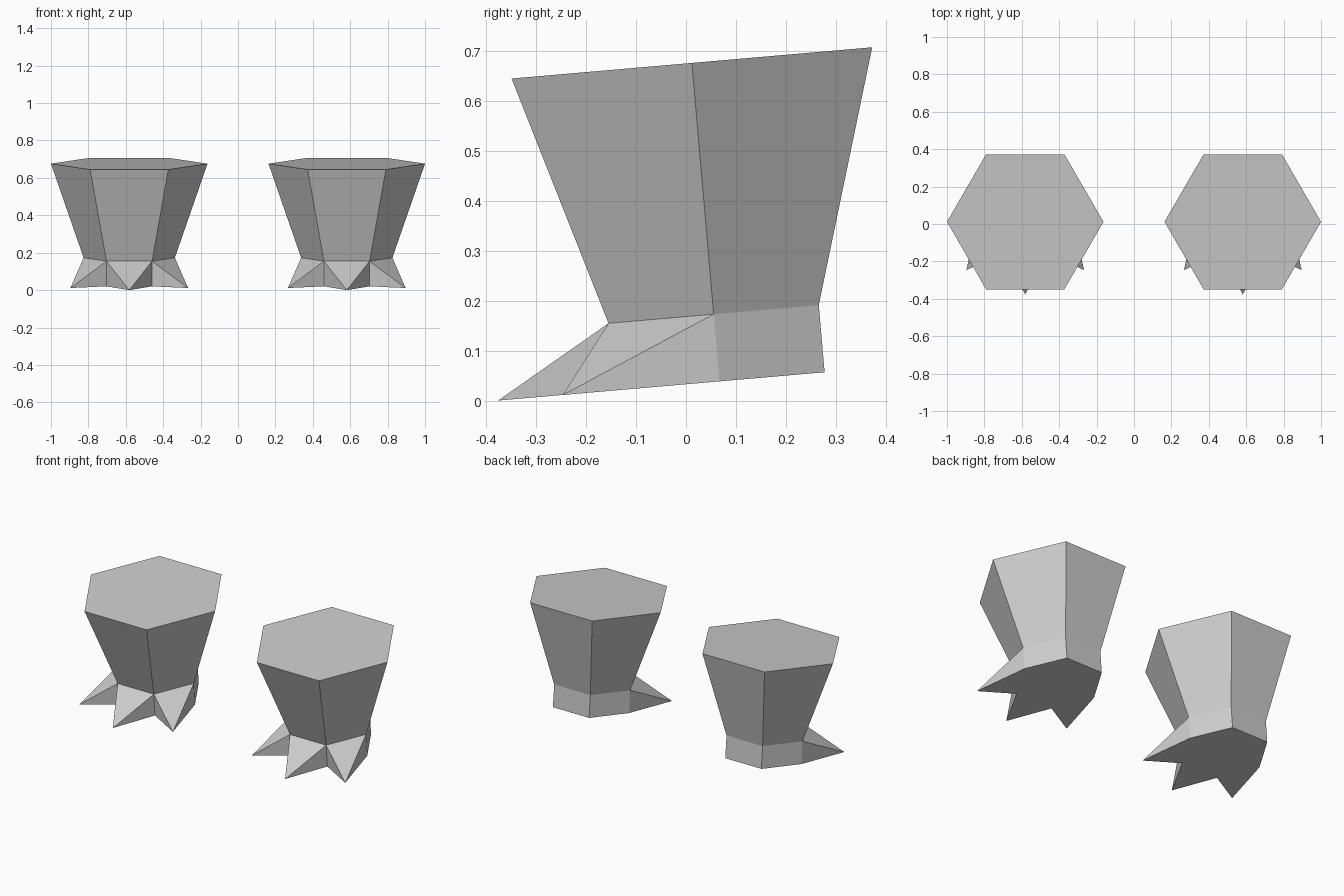
import bpy, bmesh
from math import sin, cos, pi, radians
from mathutils import Matrix

cube = bpy.data.objects.get("Cube")
if cube:
    bpy.data.objects.remove(cube)

ANKLE_Z, TOP_Z = 0.135, 0.64
ANKLE_R, TOP_R = 0.244, 0.4185
TOE_R, TOE_SPREAD = 0.445, 45
TILT = radians(4.95)

grey = bpy.data.materials.new("plain grey")
grey.use_nodes = True
colour = (0.6, 0.6, 0.6, 1)
grey.diffuse_color = colour
grey.node_tree.nodes["Principled BSDF"].inputs["Base Color"].default_value = colour


def hex_ring(bm, radius, z):
    # Corners run: right side, front right, front left, left side, back left, back right
    return [bm.verts.new((radius * cos(pi + i * pi / 3), radius * sin(pi + i * pi / 3), z))
            for i in range(6)]


def make_foot(name, x):
    bm = bmesh.new()
    base = hex_ring(bm, ANKLE_R, 0)
    ankle = hex_ring(bm, ANKLE_R, ANKLE_Z)
    top = hex_ring(bm, TOP_R, TOP_Z)

    # Flared leg with a flat cap
    for i in range(6):
        j = (i + 1) % 6
        bm.faces.new((ankle[i], ankle[j], top[j], top[i]))
    bm.faces.new(top)

    # Three pointed toes on the front sides of the ankle
    sole = []
    for i in range(3):
        a = radians(-90 + (i - 1) * TOE_SPREAD)
        tip = bm.verts.new((TOE_R * cos(a), TOE_R * sin(a), 0))
        bm.faces.new((ankle[i], tip, ankle[i + 1]))
        bm.faces.new((ankle[i], base[i], tip))
        bm.faces.new((ankle[i + 1], tip, base[i + 1]))
        sole += [base[i], tip]

    # Plain heel sides and the sole
    for i in range(3, 6):
        j = (i + 1) % 6
        bm.faces.new((base[i], base[j], ankle[j], ankle[i]))
    bm.faces.new(reversed(sole + base[3:]))

    # Lean the whole foot so the toes point down
    bm.transform(Matrix.Translation((0, 0.067, 0.0384)) @ Matrix.Rotation(TILT, 4, 'X'))
    bmesh.ops.recalc_face_normals(bm, faces=bm.faces)
    mesh = bpy.data.meshes.new(name)
    bm.to_mesh(mesh)
    bm.free()
    mesh.materials.append(grey)
    foot = bpy.data.objects.new(name, mesh)
    foot.location.x = x
    bpy.context.collection.objects.link(foot)


make_foot("left_foot", 0.5815)
make_foot("right_foot", -0.5815)
